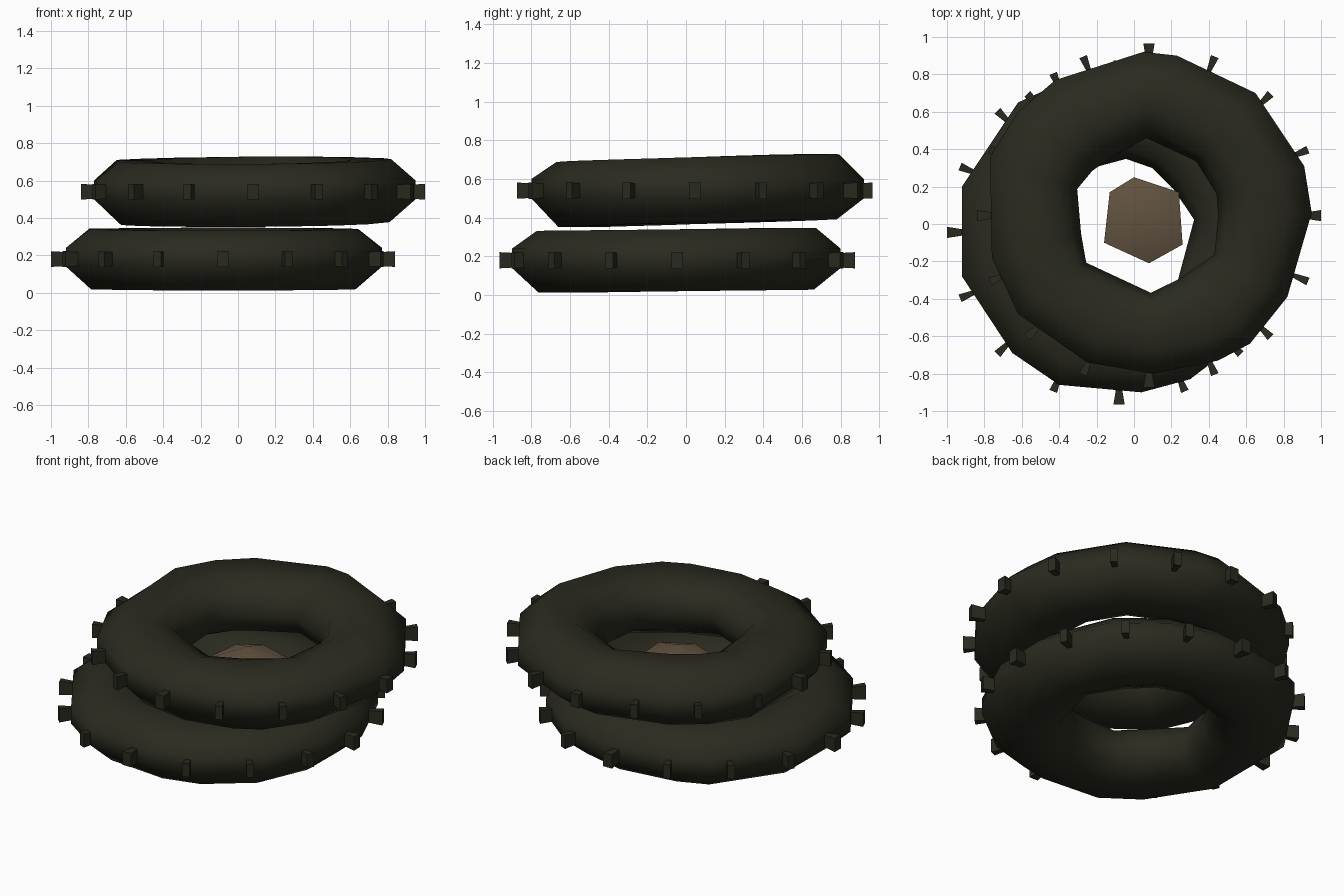
import bpy, bmesh, math
from mathutils import Vector, Matrix

cube = bpy.data.objects.get("Cube")
if cube:
    bpy.data.objects.remove(cube, do_unlink=True)


def make_material(name, color):
    mat = bpy.data.materials.new(name)
    mat.use_nodes = True
    mat.diffuse_color = color
    bsdf = mat.node_tree.nodes["Principled BSDF"]
    bsdf.inputs["Base Color"].default_value = color
    bsdf.inputs["Roughness"].default_value = 0.9
    return mat


RUBBER = make_material("dark rubber", (0.023, 0.023, 0.014, 1))
SOIL = make_material("brown soil", (0.12, 0.085, 0.05, 1))


def finish(bm, name, mat, angle):
    bmesh.ops.recalc_face_normals(bm, faces=bm.faces)
    mesh = bpy.data.meshes.new(name)
    bm.to_mesh(mesh)
    bm.free()
    mesh.materials.append(mat)
    obj = bpy.data.objects.new(name, mesh)
    bpy.context.collection.objects.link(obj)
    if angle:
        bpy.ops.object.select_all(action='DESELECT')
        obj.select_set(True)
        bpy.context.view_layer.objects.active = obj
        bpy.ops.object.shade_smooth_by_angle(angle=math.radians(angle))
    return obj


def bridge(bm, loop_a, loop_b):
    n = len(loop_a)
    for i in range(n):
        j = (i + 1) % n
        bm.faces.new((loop_a[i], loop_a[j], loop_b[j], loop_b[i]))


def tyre(name, center, rim, hole_turn, half, tilt):
    """Worn tyre: a rounded cross-section at each rim point, around a six-sided hole."""
    bm = bmesh.new()
    sections = []
    for x, y in rim:
        d = Vector((x - center.x, y - center.y, 0))
        outer = d.length
        d.normalize()
        around = (math.degrees(math.atan2(d.y, d.x)) - hole_turn) % 60 - 30
        hole = 0.37 / math.cos(math.radians(around))
        lift = tilt[0] * d.x + tilt[1] * d.y
        profile = [(outer, 0.06), (outer - 0.13, half + lift), (hole + 0.16, half + lift),
                   (hole + 0.05, 0.11), (hole, 0), (hole + 0.05, -0.11),
                   (hole + 0.16, lift - half), (outer - 0.14, lift - half), (outer, -0.04)]
        sections.append([bm.verts.new(center + d * r + Vector((0, 0, z)))
                         for r, z in profile])
    for i in range(len(sections)):
        bridge(bm, sections[i - 1], sections[i])
    return finish(bm, name, RUBBER, 60)


def tread(name, center, count=16):
    """Ring of blocks that flare outward from the tyre, thinner off the axes."""
    bm = bmesh.new()
    for i in range(count):
        turn = Matrix.Translation(center) @ Matrix.Rotation(math.tau * i / count, 4, 'Z')
        width = 0.03 if i % 4 == 0 else 0.022
        loops = []
        for r, w, h in ((0.8, width * 0.35, 0.035), (0.92, width, 0.042)):
            loops.append([bm.verts.new(turn @ Vector((r, sy * w, sz * h)))
                          for sy, sz in ((-1, -1), (1, -1), (1, 1), (-1, 1))])
        bridge(bm, *loops)
        for loop in loops:
            bm.faces.new(loop)
    return finish(bm, name, RUBBER, 0)


# Two stacked tyres, slightly offset, the upper one tilted
lower = Vector((-0.08, -0.045, 0.18))
upper = Vector((0.08, 0.045, 0.54))
tyre("lower_tyre", lower,
     [(.77, .1), (.6, .5), (.32, .72), (0, .8), (-.42, .74), (-.62, .65), (-.92, .2),
      (-.92, -.28), (-.65, -.69), (-.4, -.86), (.04, -.9), (.3, -.83), (.6, -.6), (.76, -.25)],
     15, 0.16, (0, 0.008))
tyre("upper_tyre", upper,
     [(.95, .06), (.91, .31), (.65, .7), (.23, .9), (.05, .92), (-.42, .77), (-.62, .6),
      (-.77, .36), (-.76, -.18), (-.62, -.48), (-.25, -.74), (.1, -.8), (.45, -.73),
      (.62, -.64), (.82, -.39)],
     35, 0.168, (0.005, 0.02))
tread("lower_tread", lower)
tread("upper_tread", upper)

# Flattened mound seen inside the hole
bm = bmesh.new()
rim = [bm.verts.new((x, y, 0.44)) for x, y in
       ((0, .25), (.24, .17), (.26, -.11), (.08, -.21), (-.16, -.1), (-.13, .17))]
for z in (0.38, 0.53):
    tip = bm.verts.new((0.05, 0.02, z))
    for i, v in enumerate(rim):
        bm.faces.new((v, rim[(i + 1) % len(rim)], tip))
finish(bm, "soil_mound", SOIL, 60)
